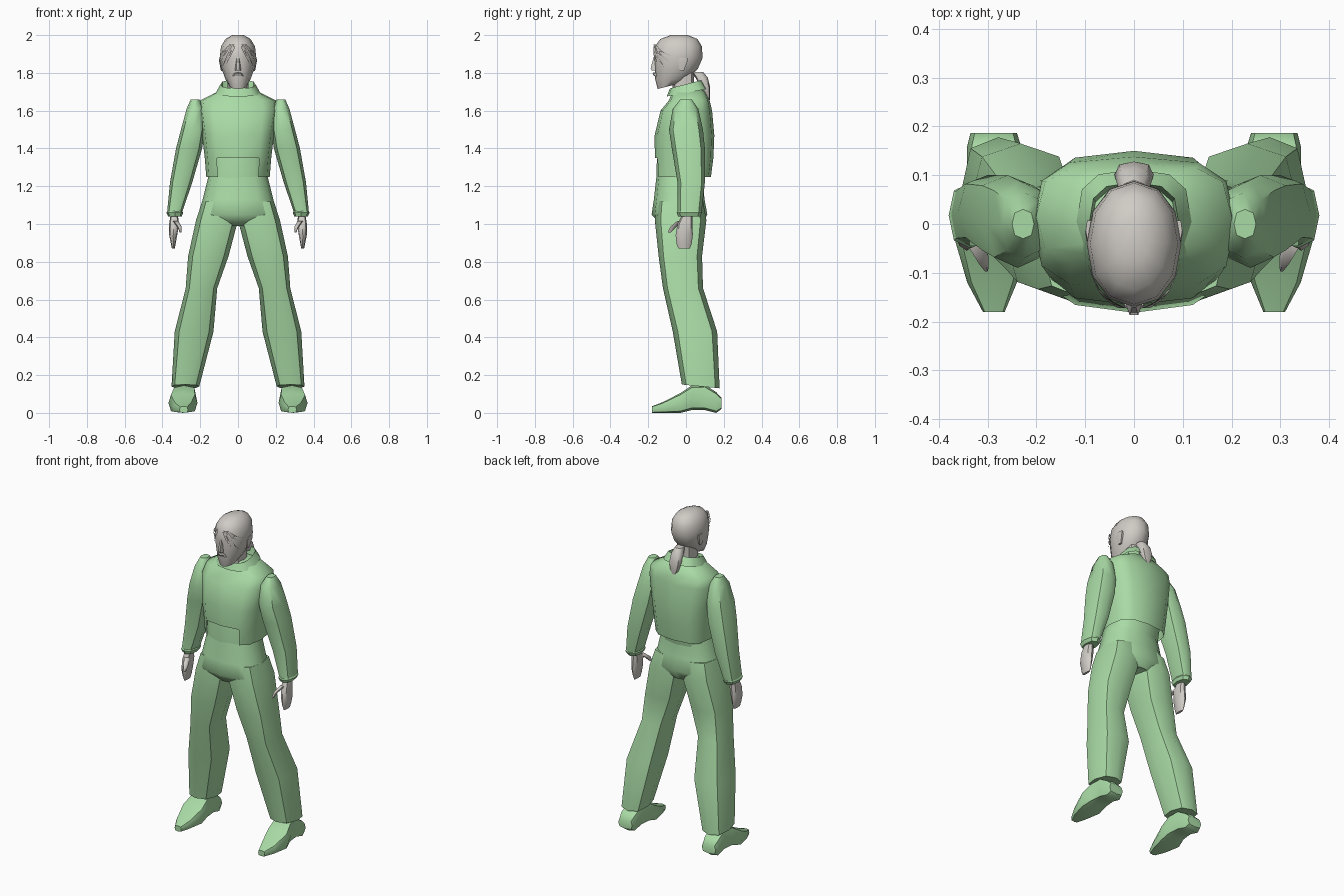
import bpy, bmesh, math


def material(name, rgb):
    m = bpy.data.materials.new(name)
    m.diffuse_color = (*rgb, 1)
    return m


GREEN = material("soft_green", (0.40, 0.71, 0.38))
GREY = material("warm_grey", (0.63, 0.60, 0.56))


def finish(name, bm, mat, mirror=False, angle=50):
    bmesh.ops.recalc_face_normals(bm, faces=bm.faces)
    me = bpy.data.meshes.new(name)
    bm.to_mesh(me)
    bm.free()
    me.materials.append(mat)
    ob = bpy.data.objects.new(name, me)
    bpy.context.collection.objects.link(ob)
    bpy.ops.object.select_all(action='DESELECT')
    bpy.context.view_layer.objects.active = ob
    ob.select_set(True)
    bpy.ops.object.shade_smooth_by_angle(angle=math.radians(angle))
    if mirror:
        mod = ob.modifiers.new("mirror", 'MIRROR')
        mod.use_mirror_merge = False
    return ob


def loft(name, rings, mat, n=8, p=0.8, axis='z', caps=True, mirror=False, drop=None, angle=50):
    """Skin rounded boxes: (x0, x1, v0, v1, position along axis, tilt front to back)."""
    bm = bmesh.new()
    loops = []
    for x0, x1, v0, v1, w, *tilt in rings:
        t = tilt[0] if tilt else 0
        loop = []
        for k in range(n):
            a = 2 * math.pi * k / n
            c, s = round(math.cos(a), 6), round(math.sin(a), 6)
            c, s = (math.copysign(abs(q) ** p, q) for q in (c, s))
            x = (x0 + x1) / 2 + c * (x1 - x0) / 2
            v = (v0 + v1) / 2 + s * (v1 - v0) / 2
            pos = (x, v, w + t * s) if axis == 'z' else (x, w, v)
            loop.append(bm.verts.new(pos))
        loops.append(loop)
    for a, b in zip(loops, loops[1:]):
        for k in range(n):
            j = (k + 1) % n
            bm.faces.new((a[k], a[j], b[j], b[k]))
    if caps:
        bm.faces.new(loops[0])
        bm.faces.new(loops[-1])
    if drop:
        gone = [f for f in bm.faces if drop(f.calc_center_median())]
        bmesh.ops.delete(bm, geom=gone, context='FACES')
    return finish(name, bm, mat, mirror, angle)


def sym(w, *rest):
    return (-w, w, *rest)


# Trousers
loft("trouser_hips", [sym(.145, -.15, .09, 1.30), sym(.165, -.16, .09, 1.22),
                      sym(.187, -.17, .098, 1.13), sym(.21, -.182, .113, 1.05),
                      sym(.13, -.13, .08, 0.99)], GREEN, n=12)
loft("trouser_leg", [(.005, .19, -.155, .09, 1.12), (.0, .222, -.165, .108, 1.02),
                     (.05, .264, -.145, .085, .83), (.11, .277, -.122, .09, .66),
                     (.13, .335, -.07, .165, .43), (.205, .352, -.022, .178, .14, -.01)],
     GREEN, p=.75, mirror=True)

# Shirt front seen through the jacket vents
loft("waist", [sym(.155, -.157, .09, 1.2), sym(.16, -.157, .11, 1.3),
               sym(.15, -.145, .11, 1.42)], GREEN, n=12)

# Jacket with an open lower front
loft("jacket", [sym(.168, -.158, .132, 1.25), sym(.176, -.165, .145, 1.35),
                sym(.19, -.166, .15, 1.47), sym(.208, -.135, .138, 1.6),
                sym(.2, -.09, .125, 1.655), sym(.10, -.07, .10, 1.705),
                sym(.06, -.05, .05, 1.72)], GREEN, n=12, p=.65,
     drop=lambda c: c.z < 1.251 or (c.z < 1.34 and c.y < -.1 and abs(c.x) < .09))
loft("collar", [sym(.085, -.078, .07, 1.69), sym(.092, -.085, .085, 1.74, .022),
                sym(.118, -.102, .112, 1.695, .02)], GREEN, n=12, p=.7, caps=False, angle=35)

# Sleeves and cuffs
loft("sleeve", [(.205, .25, -.03, .03, 1.66), (.18, .272, -.07, .065, 1.61),
                (.175, .302, -.09, .09, 1.5), (.19, .328, -.075, .1, 1.4),
                (.242, .36, -.045, .1, 1.22), (.295, .375, -.045, .083, 1.065)],
     GREEN, mirror=True)
loft("cuff", [(.298, .37, -.04, .078, 1.075), (.29, .38, -.05, .085, 1.06),
              (.298, .37, -.042, .075, 1.04)], GREEN, mirror=True, angle=30)

# Hands
loft("hand", [(.32, .355, -.015, .035, 1.06), (.312, .365, -.045, .035, 1.0),
              (.322, .364, -.055, .036, .94), (.33, .355, -.05, .03, .895),
              (.335, .35, -.04, .02, .87)], GREY, mirror=True)
loft("thumb", [(.315, .345, -.05, -.01, 1.015), (.298, .322, -.085, -.05, .985),
               (.298, .308, -.098, -.08, .955)], GREY, n=6, mirror=True)

# Shoes, skinned from toe to heel
loft("shoe", [(.265, .31, 0, .035, -.18), (.24, .342, 0, .058, -.12),
              (.215, .368, 0, .105, -.03), (.22, .35, .015, .145, .03),
              (.228, .342, .015, .148, .10), (.232, .342, 0, .11, .16),
              (.24, .335, .02, .08, .187)], GREEN, p=.55, axis='y', mirror=True)

# Head and neck
loft("neck", [sym(.055, -.065, .04, 1.66), sym(.055, -.08, .045, 1.82)], GREY)
loft("head", [sym(.045, -.15, -.03, 1.73, .015), sym(.066, -.163, .01, 1.765),
              sym(.086, -.165, .062, 1.82), sym(.097, -.17, .088, 1.88),
              sym(.09, -.165, .084, 1.94), sym(.066, -.135, .06, 1.98),
              sym(.03, -.08, .01, 2.0)], GREY, n=12, p=.95)
loft("nose", [sym(.017, -.183, -.15, 1.812), sym(.015, -.189, -.15, 1.825),
              sym(.007, -.172, -.15, 1.885)], GREY, n=6)
loft("moustache", [sym(.03, -.168, -.14, 1.783), sym(.022, -.177, -.14, 1.797),
                   sym(.01, -.174, -.14, 1.803)], GREY, n=8, angle=25)
loft("ear", [(.078, .09, -.035, -.01, 1.81), (.08, .1, -.045, .01, 1.86),
             (.085, .099, -.035, .01, 1.88)], GREY, n=6, mirror=True)

# Tied hair at the back
loft("ponytail", [sym(.025, .03, .09, 1.805), sym(.035, .05, .115, 1.775),
                  sym(.04, .075, .128, 1.725), sym(.028, .095, .128, 1.68),
                  sym(.008, .112, .125, 1.65)], GREY)

# Loose hair strands over the brow
bm = bmesh.new()


def on_face(x, z, lift):
    return bm.verts.new((x, -.041 - .131 * math.sqrt(max(0, 1 - (x / .099) ** 2)) - lift, z))


for x0, z0, x1, z1 in ((.025, 1.95, .085, 1.83), (.04, 1.95, .093, 1.86),
                       (.02, 1.94, .06, 1.85), (.05, 1.94, .096, 1.89)):
    xm, zm = (x0 + x1) / 2, (z0 + z1) / 2
    top = [on_face(x0 - .006, z0, .002), on_face(x0 + .006, z0, .002)]
    mid = [on_face(xm - .005, zm, .008), on_face(xm + .005, zm, .006)]
    tip = on_face(x1, z1, .006)
    bm.faces.new((top[0], top[1], mid[1], mid[0]))
    bm.faces.new((mid[0], mid[1], tip))
finish("hair_strands", bm, GREY, mirror=True)
